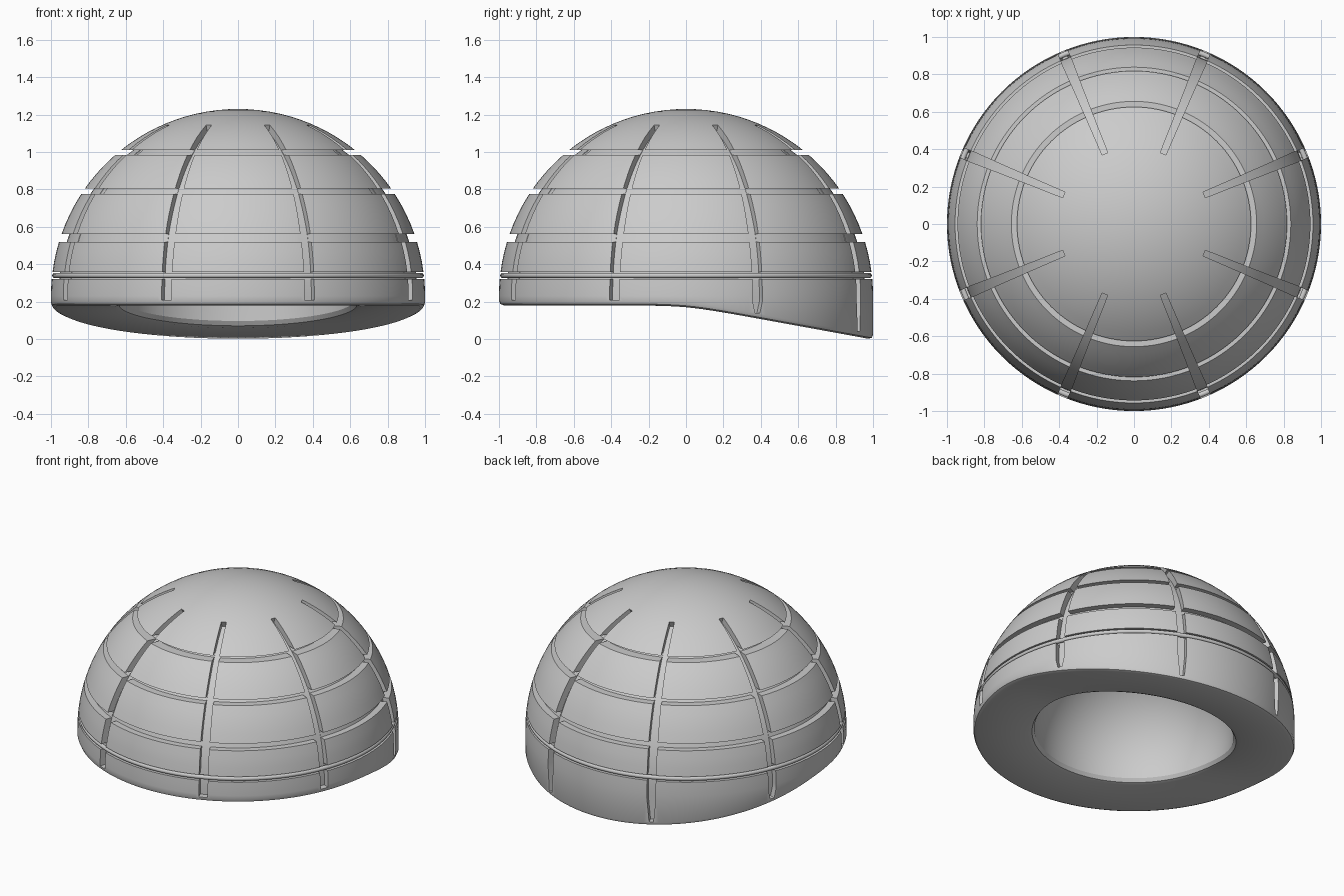
import bpy, bmesh, math

if "Cube" in bpy.data.objects:
    bpy.data.objects.remove(bpy.data.objects["Cube"])

CZ = 0.23          # height of the sphere centre
R_OUT, R_FLOOR, R_IN = 1.0, 0.96, 0.62
SEG = 128


def base_z(y):
    """Rim height: flat at the front, sloping down towards the back."""
    s = 0.08
    return 0.18 - 0.183 * s * math.log(1 + math.exp(y / s))


def make_object(name, bm):
    bmesh.ops.recalc_face_normals(bm, faces=bm.faces[:])
    if bm.calc_volume(signed=True) < 0:
        bmesh.ops.reverse_faces(bm, faces=bm.faces[:])
    mesh = bpy.data.meshes.new(name)
    bm.to_mesh(mesh)
    bm.free()
    ob = bpy.data.objects.new(name, mesh)
    bpy.context.collection.objects.link(ob)
    return ob


def arc(R, z_top, z_bottom, step=0.06):
    """Points on a sphere profile between two heights."""
    a0 = math.asin(min((z_top - CZ) / R, 1))
    a1 = math.asin((z_bottom - CZ) / R)
    n = max(1, math.ceil((a0 - a1) / step))
    return [(R * math.cos(a0 + (a1 - a0) * i / n),
             CZ + R * math.sin(a0 + (a1 - a0) * i / n), False) for i in range(n + 1)]


# Shell profile: (radius, height, height is measured from the sloping rim)
ring_grooves = [(1.01, 0.985), (0.805, 0.775), (0.562, 0.52), (0.358, 0.322)]
profile, top = [], CZ + R_OUT
for hi, lo in ring_grooves:
    profile += arc(R_OUT, top, hi) + arc(R_FLOOR, hi, lo)
    top = lo
profile += arc(R_OUT, top, CZ)
profile += [(1.0, 0.025, True), (0.993, 0.008, True), (0.975, 0.0, True),
            (0.66, 0.0, True), (0.635, 0.007, True), (R_IN, 0.03, True)]
profile += arc(R_IN, CZ + R_IN, CZ)[::-1]

# Dome shell, lathed
bm = bmesh.new()
loops = []
for r, z, rim in profile:
    if r < 1e-4:
        loops.append([bm.verts.new((0, 0, z))])
        continue
    loop = []
    for i in range(SEG):
        a = 2 * math.pi * i / SEG
        x, y = r * math.cos(a), r * math.sin(a)
        loop.append(bm.verts.new((x, y, z + base_z(y) if rim else z)))
    loops.append(loop)
for A, B in zip(loops, loops[1:]):
    for i in range(SEG):
        j = (i + 1) % SEG
        if len(A) == 1:
            bm.faces.new((A[0], B[i], B[j]))
        elif len(B) == 1:
            bm.faces.new((A[i], B[0], A[j]))
        else:
            bm.faces.new((A[i], B[i], B[j], A[j]))
dome = make_object("dome_shell", bm)

# Cutter for the eight upright grooves
bm = bmesh.new()
for k in range(8):
    a = math.radians(22.5 + 45 * k)
    c, s = math.cos(a), math.sin(a)
    end = base_z(s) + 0.03
    path = []
    for i in range(25):
        e = math.radians(66) * (1 - i / 24)
        path.append((math.cos(e), math.sin(e), CZ, 0.016 + 0.012 * min(1, i / 16)))
    if end < 0.18:
        path.append((1, 0, 0.2, 0.028))
    path.append((1, 0, end, 0.028 if end > 0.18 else 0.014))
    prev = None
    for er, ez, z0, w in path:
        ring = []
        for R, side in ((R_FLOOR - 0.003, -w), (R_FLOOR - 0.003, w), (1.06, w), (1.06, -w)):
            r = R * er
            ring.append(bm.verts.new((r * c - side * s, r * s + side * c, z0 + R * ez)))
        if prev:
            for i in range(4):
                j = (i + 1) % 4
                bm.faces.new((prev[i], prev[j], ring[j], ring[i]))
        else:
            bm.faces.new(ring)
        prev = ring
    bm.faces.new(prev[::-1])
cutter = make_object("groove_cutter", bm)
cutter.hide_render = True

mod = dome.modifiers.new("upright_grooves", 'BOOLEAN')
mod.operation = 'DIFFERENCE'
mod.solver = 'MANIFOLD'
mod.object = cutter
bpy.context.view_layer.update()
bpy.context.view_layer.objects.active = dome
dome.select_set(True)
bpy.ops.object.modifier_apply(modifier=mod.name)
bpy.data.objects.remove(cutter, do_unlink=True)
bpy.ops.object.shade_smooth_by_angle(angle=math.radians(30))

# Thin bead seated in the lowest ring groove
bpy.ops.mesh.primitive_torus_add(major_segments=SEG, minor_segments=12,
                                 major_radius=0.98, minor_radius=0.014,
                                 location=(0, 0, 0.34))
bead = bpy.context.object
bead.name = "rim_bead"
bpy.ops.object.shade_smooth_by_angle(angle=math.radians(60))
